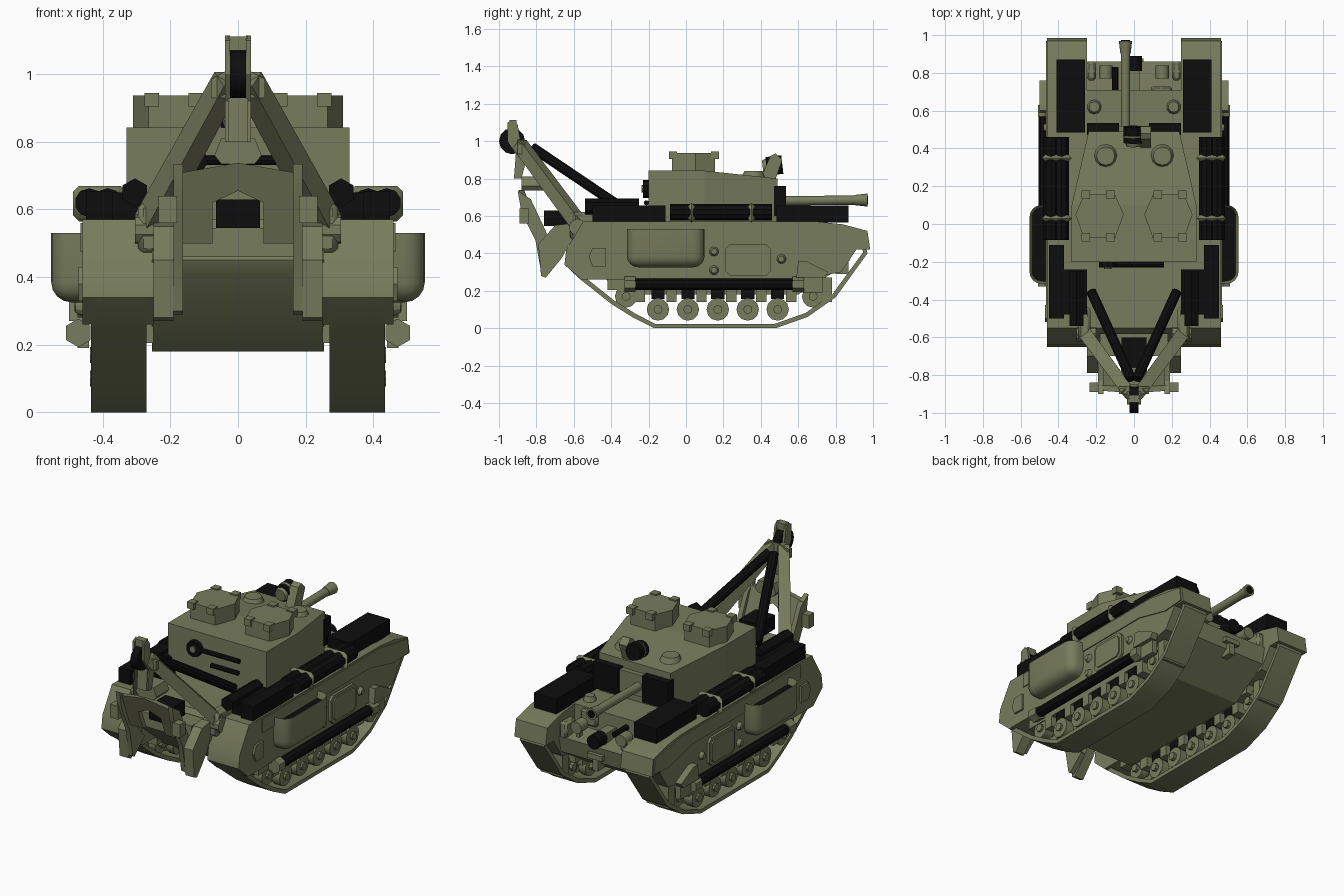
import bpy, bmesh, math
from mathutils import Vector, Matrix


def material(name, rgb):
    m = bpy.data.materials.new(name)
    m.diffuse_color = (*rgb, 1)
    return m


OLIVE = material("olive paint", (0.185, 0.2, 0.107))
BLACK = material("black", (0.004, 0.004, 0.004))


def finish(bm, name, mat):
    bmesh.ops.recalc_face_normals(bm, faces=bm.faces)
    me = bpy.data.meshes.new(name)
    bm.to_mesh(me)
    bm.free()
    me.materials.append(mat)
    ob = bpy.data.objects.new(name, me)
    bpy.context.collection.objects.link(ob)
    return ob


def prism(name, pts, a, b, mat=OLIVE, place=lambda p, t: (t, p[0], p[1])):
    """Extrude a profile from a to b; the default profile is (y, z) along x."""
    bm = bmesh.new()
    r0, r1 = ([bm.verts.new(place(p, t)) for p in pts] for t in (a, b))
    bm.faces.new(r0)
    bm.faces.new(r1)
    for i in range(len(pts)):
        j = (i + 1) % len(pts)
        bm.faces.new((r0[i], r0[j], r1[j], r1[i]))
    return finish(bm, name, mat)


def plan(p, t):
    return (p[0], p[1], t)


def box(name, x0, x1, y0, y1, z0, z1, mat=OLIVE, bevel=0):
    ob = prism(name, [(y0, z0), (y1, z0), (y1, z1), (y0, z1)], x0, x1, mat)
    if bevel:
        m = ob.modifiers.new("bevel", "BEVEL")
        m.width, m.segments = bevel, 1
    return ob


def rod(name, p0, p1, r, mat=OLIVE, n=12, r2=None, roll=0):
    p0, p1 = Vector(p0), Vector(p1)
    d = p1 - p0
    bm = bmesh.new()
    mx = Matrix.Translation((p0 + p1) / 2) @ d.to_track_quat("Z", "Y").to_matrix().to_4x4()
    bmesh.ops.create_cone(bm, cap_ends=True, segments=n, radius1=r, radius2=r if r2 is None else r2,
                          depth=d.length, matrix=mx @ Matrix.Rotation(roll, 4, "Z"))
    return finish(bm, name, mat)


def belt(name, pts, thick, x0, x1):
    """Closed band whose inner loop is offset from the outer one."""
    n, inner = len(pts), []
    for i in range(n):
        p, a, b = Vector(pts[i]), Vector(pts[i - 1]), Vector(pts[(i + 1) % n])
        t = ((p - a).normalized() + (b - p).normalized()).normalized()
        inner.append(p + Vector((-t.y, t.x)) * thick)
    bm = bmesh.new()
    rings = [[bm.verts.new((x, q[0], q[1])) for q in loop]
             for x, loop in ((x0, pts), (x1, pts), (x1, inner), (x0, inner))]
    for k in range(4):
        for i in range(n):
            j = (i + 1) % n
            u, v = rings[k], rings[(k + 1) % 4]
            bm.faces.new((u[i], u[j], v[j], v[i]))
    return finish(bm, name, OLIVE)


# central hull with stepped gun-end deck
prism("hull_tub", [(-0.61, 0.41), (-0.33, 0.18), (0.6, 0.18), (0.84, 0.33), (0.86, 0.43),
                   (0.71, 0.45), (0.71, 0.57), (-0.55, 0.57), (-0.63, 0.45)], -0.255, 0.255)

BODY = [(-0.56, 0.26), (0.62, 0.26), (0.83, 0.3), (0.91, 0.42), (0.985, 0.42), (0.97, 0.52),
        (0.84, 0.555), (0.7, 0.57), (-0.55, 0.57), (-0.64, 0.42), (-0.65, 0.34)]
BELT = [(-0.65, 0.34), (-0.57, 0.265), (-0.4, 0.13), (-0.28, 0.055), (-0.17, 0), (0.48, 0),
        (0.65, 0.06), (0.8, 0.165), (0.97, 0.4), (0.955, 0.48), (0.84, 0.53), (-0.54, 0.53), (-0.63, 0.42)]
WHEELS = [(-0.32, 0.17)] + [(-0.15 + 0.16 * i, 0.1) for i in range(5)] + [(0.68, 0.17)]

for s in (1, -1):
    def sbox(name, x0, x1, *rest, **kw):
        return box(name, s * x0, s * x1, *rest, **kw)

    # track units
    prism("track_housing", BODY, s * 0.25, s * 0.46)
    belt("track_belt", BELT, 0.024, s * 0.27, s * 0.435)
    prism("upper_side_plate", [(-0.43, 0.475), (0.6, 0.475), (0.83, 0.42), (0.97, 0.43), (0.96, 0.515),
                               (0.7, 0.56), (-0.43, 0.56)], s * 0.46, s * 0.466)
    for y, z in WHEELS:
        for x0, x1 in ((0.29, 0.335), (0.37, 0.425)):
            rod("road_wheel", (s * x0, y, z), (s * x1, y, z), 0.06, n=12)
        rod("axle", (s * 0.27, y, z), (s * 0.438, y, z), 0.024, n=8)
        sbox("spring", 0.29, 0.425, y - 0.035, y + 0.035, z + 0.055, 0.225, BLACK)
        sbox("spring_bracket", 0.28, 0.43, y + 0.045, y + 0.1, 0.14, 0.27)
    sbox("suspension_beam", 0.25, 0.43, -0.42, 0.7, 0.205, 0.265)

    # open-topped side intake
    bm = bmesh.new()
    bmesh.ops.create_cube(bm, size=1, matrix=Matrix.Translation((s * 0.505, -0.108, 0.428))
                          @ Matrix.Diagonal((0.095, 0.415, 0.205, 1)))
    edges = [e for e in bm.edges if all(v.co.x * s > 0.5 for v in e.verts) or all(v.co.z < 0.4 for v in e.verts)]
    edges = [e for e in edges if not all(v.co.z > 0.5 for v in e.verts)
             and not all(v.co.x * s < 0.5 for v in e.verts)]
    bmesh.ops.bevel(bm, geom=edges, offset=0.06, segments=4, profile=0.5, affect="EDGES")
    top = [f for f in bm.faces if f.normal.z > 0.9]
    bmesh.ops.inset_region(bm, faces=top, thickness=0.014)
    for f in top:
        f.material_index = 1
    for v in {v for f in top for v in f.verts}:
        v.co.z -= 0.04
    finish(bm, "side_intake", OLIVE).data.materials.append(BLACK)

    # side hatch, bolts and panels
    for (y0, y1, z0, z1, c, x) in ((0.21, 0.455, 0.28, 0.45, 0.025, 0.475), (0.228, 0.437, 0.298, 0.432, 0.02, 0.483)):
        prism("side_hatch", [(y0 + c, z0), (y1 - c, z0), (y1, z0 + c), (y1, z1 - c), (y1 - c, z1),
                             (y0 + c, z1), (y0, z1 - c), (y0, z0 + c)], s * 0.455, s * x)
    for y, z in ((0.15, 0.41), (0.15, 0.31), (0.51, 0.37)):
        rod("side_boss", (s * 0.455, y, z), (s * 0.48, y, z), 0.028, n=10, r2=0.016)
    prism("side_cover", [(-0.52, 0.38), (-0.5, 0.43), (-0.43, 0.43), (-0.43, 0.33), (-0.5, 0.33)], s * 0.455, s * 0.472)
    prism("track_adjuster", [(0.59, 0.27), (0.74, 0.27), (0.76, 0.3), (0.64, 0.36), (0.6, 0.36)], s * 0.455, s * 0.5)
    sbox("adjuster_arm", 0.44, 0.475, 0.62, 0.73, 0.19, 0.28)

    # long lower side roll with end clamps
    rod("side_roll", (s * 0.475, -0.27, 0.235), (s * 0.475, 0.6, 0.235), 0.03, BLACK, 8)
    for y in (-0.33, 0.57):
        rod("side_roll_clamp", (s * 0.472, y, 0.235), (s * 0.472, y + 0.06, 0.235), 0.042, n=6)

    # stowage on the track tops
    sbox("gun_end_stowage", 0.26, 0.41, 0.485, 0.87, 0.565, 0.655, BLACK)
    sbox("outer_stowage", 0.37, 0.45, -0.5, -0.11, 0.565, 0.655, BLACK)
    sbox("inner_stowage", 0.25, 0.37, -0.48, -0.24, 0.565, 0.65, BLACK)
    rod("stowed_jack", (s * 0.305, -0.54, 0.65), (s * 0.305, -0.25, 0.65), 0.042, BLACK, 6)
    for x in (0.385, 0.44):
        rod("top_roll", (s * x, -0.085, 0.62), (s * x, 0.46, 0.62), 0.043, BLACK, 10)
    for y in (0.03, 0.35):
        sbox("roll_strap", 0.33, 0.488, y - 0.018, y + 0.018, 0.565, 0.67, bevel=0.02)

    # jib leg, foot and bracing pole
    sbox("jib_foot", 0.23, 0.295, -0.62, -0.44, 0.47, 0.62, bevel=0.015)
    rod("jib_pivot", (s * 0.2, -0.58, 0.54), (s * 0.305, -0.58, 0.54), 0.045, n=10)
    rod("jib_leg", (s * 0.262, -0.575, 0.56), (s * 0.03, -0.89, 0.985), 0.05, n=4, r2=0.045, roll=math.pi / 4)
    rod("bracing_pole", (s * 0.225, -0.36, 0.655), (s * 0.015, -0.82, 0.965), 0.028, BLACK, 10)

    # spade arms
    prism("spade_arm", [(-0.9, 0.735), (-0.88, 0.62), (-0.805, 0.47), (-0.775, 0.3), (-0.76, 0.29), (-0.66, 0.38),
                        (-0.72, 0.44), (-0.75, 0.52), (-0.83, 0.69)], s * 0.162, s * 0.19)
    prism("spade_claw", [(-0.79, 0.45), (-0.775, 0.28), (-0.75, 0.27), (-0.66, 0.38), (-0.6, 0.5),
                         (-0.62, 0.56), (-0.7, 0.55)], s * 0.19, s * 0.25)
    sbox("spade_tip", 0.18, 0.235, -0.89, -0.84, 0.56, 0.64)

    # cupola with corner blocks
    prism("cupola", [(s * x, y) for x, y in ((0.055, 0.05), (0.1, 0.155), (0.265, 0.155), (0.31, 0.05),
                                             (0.265, -0.075), (0.1, -0.075))], 0.83, 0.937, place=plan)
    for x in (0.125, 0.255):
        for y in (-0.07, 0.155):
            sbox("cupola_block", x - 0.022, x + 0.022, y - 0.022, y + 0.022, 0.905, 0.945)
    rod("roof_vent", (s * 0.15, 0.36, 0.8), (s * 0.15, 0.36, 0.84), 0.066, n=12, r2=0.048)

    # gun-end fittings
    sbox("turret_canvas", 0.08, 0.25, 0.47, 0.535, 0.6, 0.76, BLACK)
    rod("headlamp", (s * 0.15, 0.77, 0.5), (s * 0.15, 0.84, 0.5), 0.036)
    sbox("headlamp_post", 0.14, 0.16, 0.79, 0.82, 0.43, 0.48)
    rod("deck_vent", (s * 0.21, 0.62, 0.565), (s * 0.21, 0.62, 0.6), 0.04, n=10, r2=0.028)
    sbox("tow_lug", 0.2, 0.25, 0.76, 0.86, 0.42, 0.52, bevel=0.012)

# fixed turret, sloping down toward the gun
prism("turret_rear", [(-0.33, -0.2), (0.33, -0.2), (0.33, 0.1), (-0.33, 0.1)], 0.56, 0.842, place=plan)
turret = prism("turret_front", [(-0.33, 0.1), (0.33, 0.1), (0.24, 0.49), (-0.24, 0.49)], 0.56, 0.842, place=plan)
for v in turret.data.vertices:
    if v.co.y > 0.4 and v.co.z > 0.8:
        v.co.z = 0.8

# gun and roof lamp
rod("gun_barrel", (-0.045, 0.45, 0.68), (-0.045, 0.93, 0.685), 0.025, n=16)
rod("gun_muzzle", (-0.045, 0.9, 0.685), (-0.045, 0.97, 0.685), 0.027, n=16, r2=0.035)
rod("gun_bore", (-0.045, 0.965, 0.685), (-0.045, 0.973, 0.685), 0.024, BLACK, 16)
box("mantlet", -0.08, 0.08, 0.48, 0.52, 0.62, 0.75)
prism("lamp_arm", [(0.4, 0.8), (0.48, 0.8), (0.515, 0.9), (0.48, 0.935), (0.45, 0.92)], 0.035, 0.09)
rod("roof_lamp", (-0.005, 0.43, 0.865), (-0.005, 0.515, 0.875), 0.05, BLACK, 12)
rod("roof_lamp_shell", (-0.005, 0.41, 0.862), (-0.005, 0.47, 0.869), 0.035, OLIVE, 12, 0.054)

# tools on the turret end wall
rod("tool_bar", (-0.17, -0.215, 0.745), (0.16, -0.215, 0.745), 0.014, BLACK, 8)
rod("short_tool_bar", (-0.03, -0.212, 0.67), (0.15, -0.212, 0.67), 0.014, BLACK, 8)
rod("tool_wheel", (-0.14, -0.23, 0.745), (-0.14, -0.195, 0.745), 0.048, BLACK, 10)
rod("tool_hub", (-0.14, -0.238, 0.745), (-0.14, -0.22, 0.745), 0.02, n=8)

# gun-end plate details
rod("ball_mount", (0, 0.81, 0.47), (0, 0.89, 0.47), 0.042, BLACK)
box("ball_mount_base", -0.03, 0.03, 0.71, 0.82, 0.43, 0.5)
rod("hull_gun", (-0.1, 0.7, 0.52), (-0.1, 0.83, 0.52), 0.017, BLACK, 8)
box("vision_hatch", 0.09, 0.2, 0.7, 0.73, 0.47, 0.56, bevel=0.01)
box("tow_hook_plate", -0.05, 0.05, 0.82, 0.875, 0.36, 0.39)
box("tow_hook", -0.018, 0.018, 0.8, 0.868, 0.29, 0.37)

# gabled spade plate with a central arch
prism("spade_plate", [(-0.19, 0.5), (-0.075, 0.5), (-0.075, 0.62), (0, 0.655), (0.075, 0.62), (0.075, 0.5),
                      (0.19, 0.5), (0.19, 0.705), (0, 0.738), (-0.19, 0.705)], 0, 0.03,
      place=lambda p, t: (p[0], -0.8 - (p[1] - 0.5) * 0.4 + t, p[1]))
box("winch_guide", -0.065, 0.065, -0.76, -0.6, 0.545, 0.63, BLACK)
box("winch_bed", -0.18, 0.18, -0.7, -0.58, 0.46, 0.545)

# jib head with pulley
for s in (1, -1):
    prism("jib_head_cheek", [(-0.955, 1.1), (-0.925, 1.115), (-0.9, 1.09), (-0.885, 1.0), (-0.845, 0.93), (-0.88, 0.8),
                             (-0.915, 0.8), (-0.905, 0.92), (-0.955, 1.0)], s * 0.024, s * 0.038)
prism("jib_head_block", [(-0.92, 0.8), (-0.88, 0.8), (-0.85, 0.93), (-0.91, 0.93)], -0.03, 0.03)
box("jib_head_cap", -0.03, 0.03, -0.945, -0.905, 1.07, 1.112)
prism("jib_gusset", [(-0.08, 0.93), (0.08, 0.93), (0.08, 0.985), (0.035, 1.01), (-0.035, 1.01), (-0.08, 0.985)],
      -0.9, -0.86, place=lambda p, t: (p[0], t, p[1]))
prism("jib_crosspiece", [(-0.07, 0.76), (-0.05, 0.735), (0.05, 0.735), (0.07, 0.76), (0.05, 0.81), (-0.05, 0.81)],
      -0.88, -0.76, place=lambda p, t: (p[0], t, p[1]))
rod("pulley", (-0.023, -0.93, 1.0), (0.023, -0.93, 1.0), 0.07, BLACK, 12)

# smooth only the round parts, keeping hard edges sharp
for ob in bpy.context.scene.objects:
    ob.select_set(True)
    bpy.context.view_layer.objects.active = ob
bpy.ops.object.shade_smooth_by_angle(angle=math.radians(32))
